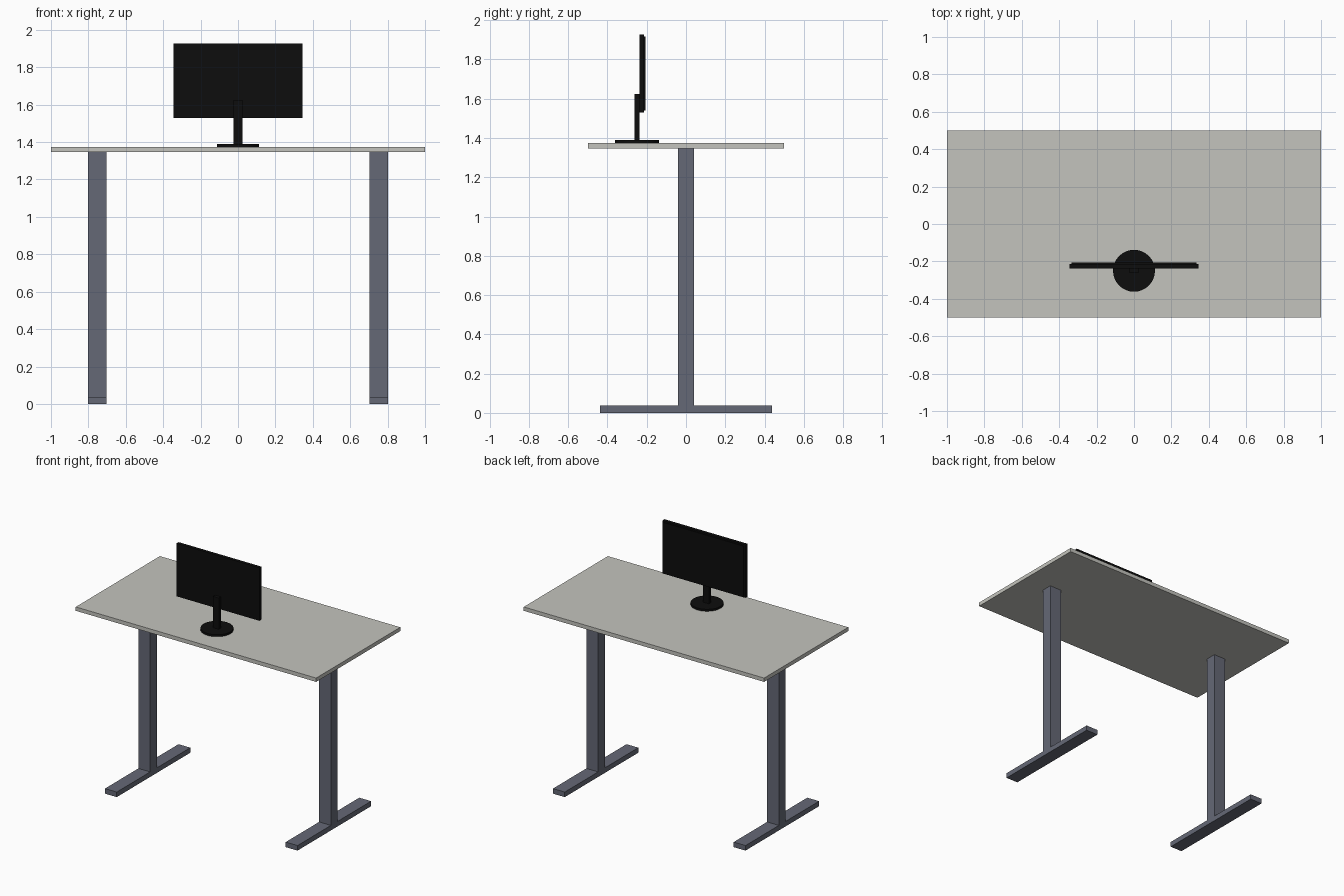
import bpy
from mathutils import Vector

cube = bpy.data.objects.get("Cube")
if cube:
    bpy.data.objects.remove(cube, do_unlink=True)


def material(name, color):
    mat = bpy.data.materials.new(name)
    mat.use_nodes = True
    mat.diffuse_color = (*color, 1)
    mat.node_tree.nodes["Principled BSDF"].inputs["Base Color"].default_value = (*color, 1)
    return mat


pale_grey = material("pale_grey", (0.55, 0.55, 0.51))
slate = material("slate_grey", (0.13, 0.14, 0.18))
black = material("black", (0.004, 0.004, 0.004))


def box(name, low, high, mat):
    """Box spanning two opposite corners."""
    low, high = Vector(low), Vector(high)
    bpy.ops.mesh.primitive_cube_add(size=1, location=(low + high) / 2)
    obj = bpy.context.object
    obj.name = name
    obj.scale = high - low
    bpy.ops.object.transform_apply(location=False, rotation=False, scale=True)
    obj.data.materials.append(mat)
    return obj


# Desk
box("tabletop", (-1, -0.5, 1.346), (1, 0.5, 1.375), pale_grey)
for side, x in (("left", 0.752), ("right", -0.752)):
    box(side + "_foot", (x - 0.049, -0.437, 0), (x + 0.049, 0.437, 0.038), slate)
    box(side + "_leg", (x - 0.049, -0.04, 0.038), (x + 0.049, 0.04, 1.346), slate)

# Monitor stand
bpy.ops.mesh.primitive_cylinder_add(vertices=32, radius=0.112, depth=0.015,
                                    location=(0, -0.25, 1.3825))
base = bpy.context.object
base.name = "monitor_base"
base.data.materials.append(black)
bpy.ops.object.shade_smooth_by_angle()
box("monitor_neck", (-0.024, -0.263, 1.385), (0.024, -0.238, 1.625), black)

# Monitor panel with a raised screen facing the back of the desk
box("monitor_panel", (-0.345, -0.238, 1.53), (0.345, -0.213, 1.928), black)
box("monitor_screen", (-0.335, -0.213, 1.54), (0.335, -0.207, 1.918), black)
